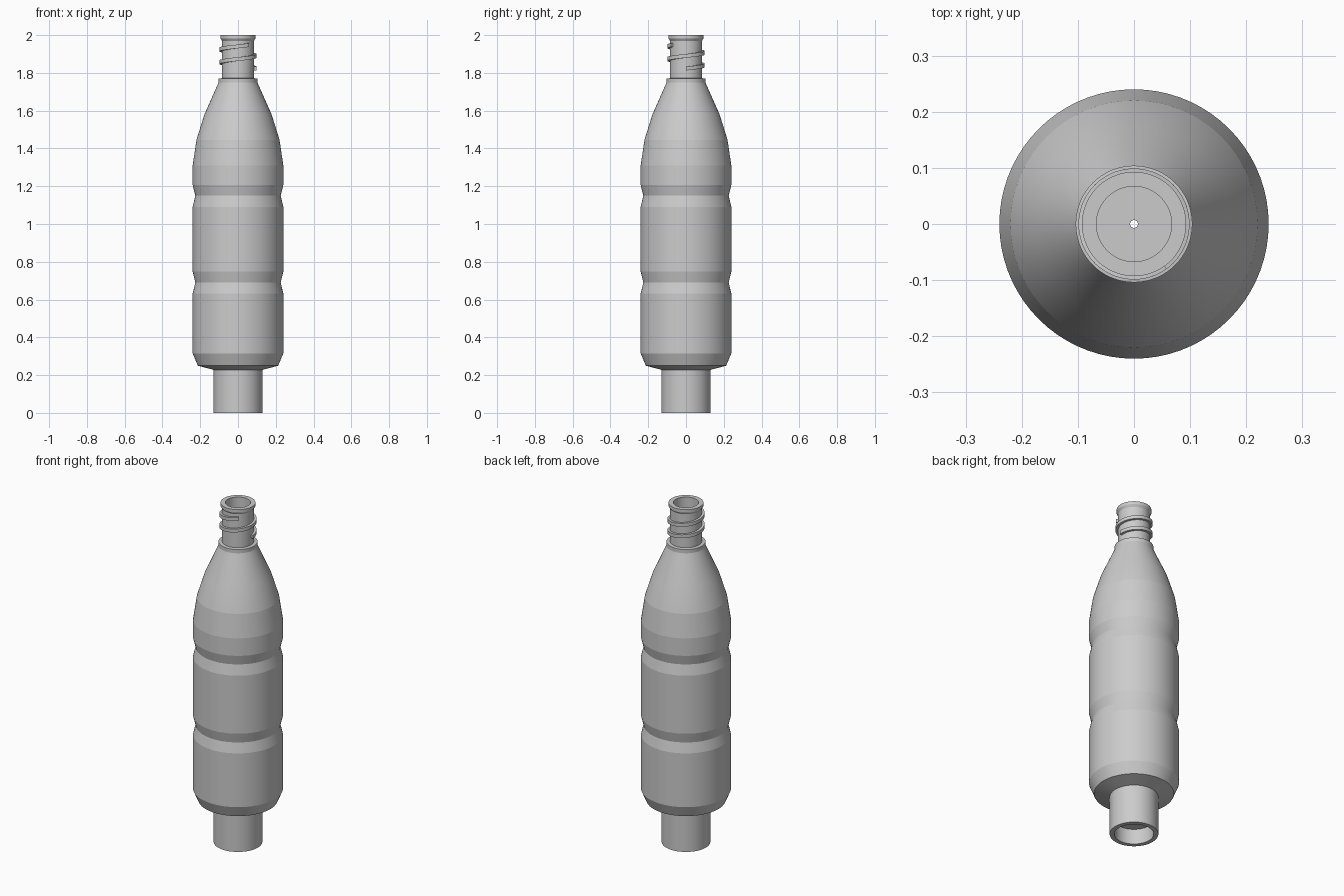
import bpy, bmesh, math

if "Cube" in bpy.data.objects:
    bpy.data.objects.remove(bpy.data.objects["Cube"])

grey = bpy.data.materials.new("light_grey_plastic")
grey.diffuse_color = (0.6, 0.6, 0.6, 1)
grey.use_nodes = True
grey.node_tree.nodes["Principled BSDF"].inputs["Base Color"].default_value = grey.diffuse_color
SEG = 72


def make_object(name, bm, angle):
    bmesh.ops.recalc_face_normals(bm, faces=bm.faces)
    mesh = bpy.data.meshes.new(name)
    bm.to_mesh(mesh)
    bm.free()
    mesh.materials.append(grey)
    ob = bpy.data.objects.new(name, mesh)
    bpy.context.collection.objects.link(ob)
    bpy.ops.object.select_all(action='DESELECT')
    ob.select_set(True)
    bpy.context.view_layer.objects.active = ob
    bpy.ops.object.shade_smooth_by_angle(angle=math.radians(angle))
    return ob


def lathe(name, profile):
    """Revolve a closed (radius, z) profile around the z axis."""
    bm = bmesh.new()
    rings = []
    for i in range(SEG):
        a = 2 * math.pi * i / SEG
        rings.append([bm.verts.new((r * math.cos(a), r * math.sin(a), z)) for r, z in profile])
    n = len(profile)
    for i in range(SEG):
        p, q = rings[i], rings[(i + 1) % SEG]
        for j in range(n):
            k = (j + 1) % n
            bm.faces.new((p[j], q[j], q[k], p[k]))
    return make_object(name, bm, 7)


# Bottle: outer wall from the foot to the lip, then the bore down to the pierced floor
outer = [(0.105, 0), (0.13, 0), (0.13, 0.228), (0.213, 0.25), (0.24, 0.315),
         (0.24, 0.632), (0.226, 0.69), (0.24, 0.748),
         (0.24, 1.09), (0.226, 1.15), (0.24, 1.207), (0.24, 1.31),
         (0.22, 1.445), (0.178, 1.58), (0.106, 1.742),
         (0.104, 1.748), (0.104, 1.77), (0.085, 1.772),
         (0.085, 1.97), (0.093, 1.982), (0.093, 2.0)]
inner = [(0.067, 2.0), (0.067, 0.11), (0.007, 0.11), (0.007, 0.09), (0.105, 0.09)]
lathe("bottle_body", outer + inner)

# Screw thread: a rectangular section swept along a rising helix
bm = bmesh.new()
turns, pitch, z0, half = 1.85, 0.067, 1.823, 0.01
steps = int(turns * SEG)
section = [(0.08, -half), (0.099, -half), (0.099, half), (0.08, half)]
previous = None
for i in range(steps + 1):
    t = turns * i / steps
    a = 2 * math.pi * t
    ring = [bm.verts.new((r * math.cos(a), r * math.sin(a), z0 + pitch * t + dz))
            for r, dz in section]
    if previous:
        for j in range(4):
            k = (j + 1) % 4
            bm.faces.new((previous[j], ring[j], ring[k], previous[k]))
    else:
        bm.faces.new(ring)
    previous = ring
bm.faces.new(previous)
make_object("screw_thread", bm, 30)
